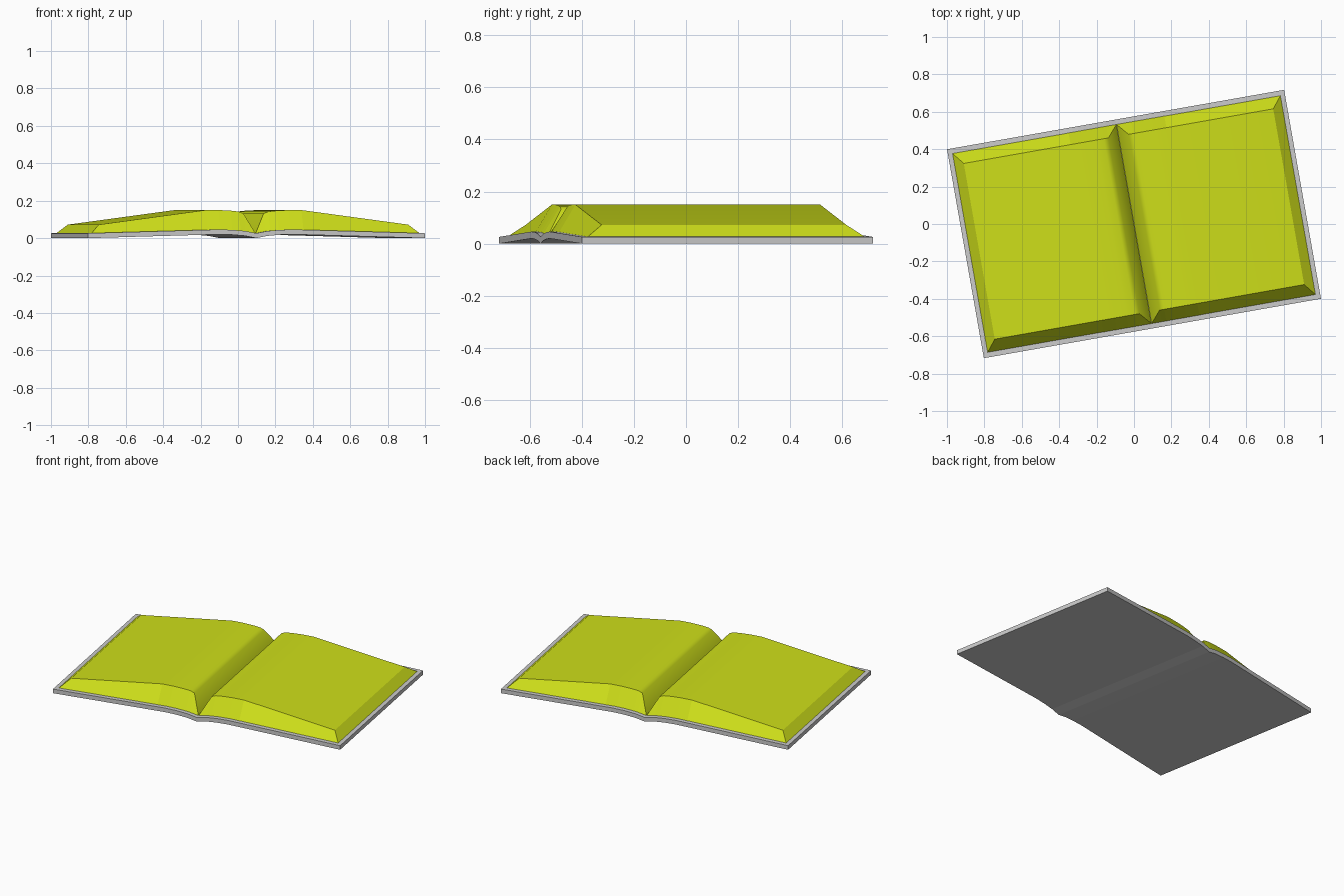
import bpy, bmesh
from math import radians

if "Cube" in bpy.data.objects:
    bpy.data.objects.remove(bpy.data.objects["Cube"])

TURN = radians(10)
W, D, T = 0.915, 0.567, 0.026      # half width, half depth, cover thickness

# half profiles (distance from spine, height)
cover_line = [(0, 0), (0.06, 0.012), (0.13, 0.018), (0.2, 0.02), (0.26, 0.0185), (W, 0)]
page_line = [(0.055, 0.132), (0.08, 0.142), (0.126, 0.147), (0.19, 0.15), (0.26, 0.15), (0.84, 0.072)]
BASE_U, BASE_V, TOP_V = 0.891, 0.541, 0.477


def cover_z(u):
    """Height of the underside of the cover at distance u from the spine."""
    for (a, za), (b, zb) in zip(cover_line, cover_line[1:]):
        if u <= b:
            return za + (zb - za) * (u - a) / (b - a)
    return 0


def finish(bm, name, color=None):
    """Turn a half into a mirrored, rotated object."""
    bmesh.ops.recalc_face_normals(bm, faces=bm.faces)
    mesh = bpy.data.meshes.new(name)
    bm.to_mesh(mesh)
    bm.free()
    ob = bpy.data.objects.new(name, mesh)
    bpy.context.collection.objects.link(ob)
    ob.rotation_euler.z = TURN
    mod = ob.modifiers.new("mirror", 'MIRROR')
    mod.use_clip = True
    if color:
        mat = bpy.data.materials.new(name)
        mat.diffuse_color = color
        mat.use_nodes = True
        mat.node_tree.nodes["Principled BSDF"].inputs["Base Color"].default_value = mat.diffuse_color
        mesh.materials.append(mat)
    return ob


# cover: bent board, two rows of points per side
bm = bmesh.new()
rings = [[bm.verts.new((u, v, z + h)) for v, h in ((-D, 0), (D, 0), (D, T), (-D, T))]
         for u, z in cover_line]
for a, b in zip(rings, rings[1:]):
    for i in range(4):
        j = (i + 1) % 4
        bm.faces.new((a[i], a[j], b[j], b[i]))
bm.faces.new(rings[-1])
finish(bm, "cover")

# pages: curved top with sloped borders and a valley at the spine
bm = bmesh.new()


def base_pair(u):
    z = cover_z(u) + T - 0.001
    return [bm.verts.new((u, s * BASE_V, z)) for s in (-1, 1)]


spine = base_pair(0)
tops = [[bm.verts.new((u, s * TOP_V, z)) for s in (-1, 1)] for u, z in page_line]
bases = [base_pair(u) for u, _ in page_line[:-1]] + [base_pair(BASE_U)]
smooth = [bm.faces.new((spine[0], tops[0][0], tops[0][1], spine[1]))]
for s in (0, 1):
    bm.faces.new((spine[s], bases[0][s], tops[0][s]))
bm.faces.new((spine[0], spine[1], bases[0][1], bases[0][0]))
for i in range(len(tops) - 1):
    t, t2, b, b2 = tops[i], tops[i + 1], bases[i], bases[i + 1]
    smooth.append(bm.faces.new((t[0], t2[0], t2[1], t[1])))
    bm.faces.new((b[0], b[1], b2[1], b2[0]))
    for s in (0, 1):
        bm.faces.new((b[s], b2[s], t2[s], t[s]))
bm.faces.new((tops[-1][0], bases[-1][0], bases[-1][1], tops[-1][1]))
for f in smooth:
    f.smooth = True
# the valley at the spine stays a hard crease
for e in bm.edges:
    if set(e.verts) == set(spine):
        e.smooth = False
finish(bm, "pages", (0.62, 0.74, 0.01, 1))
